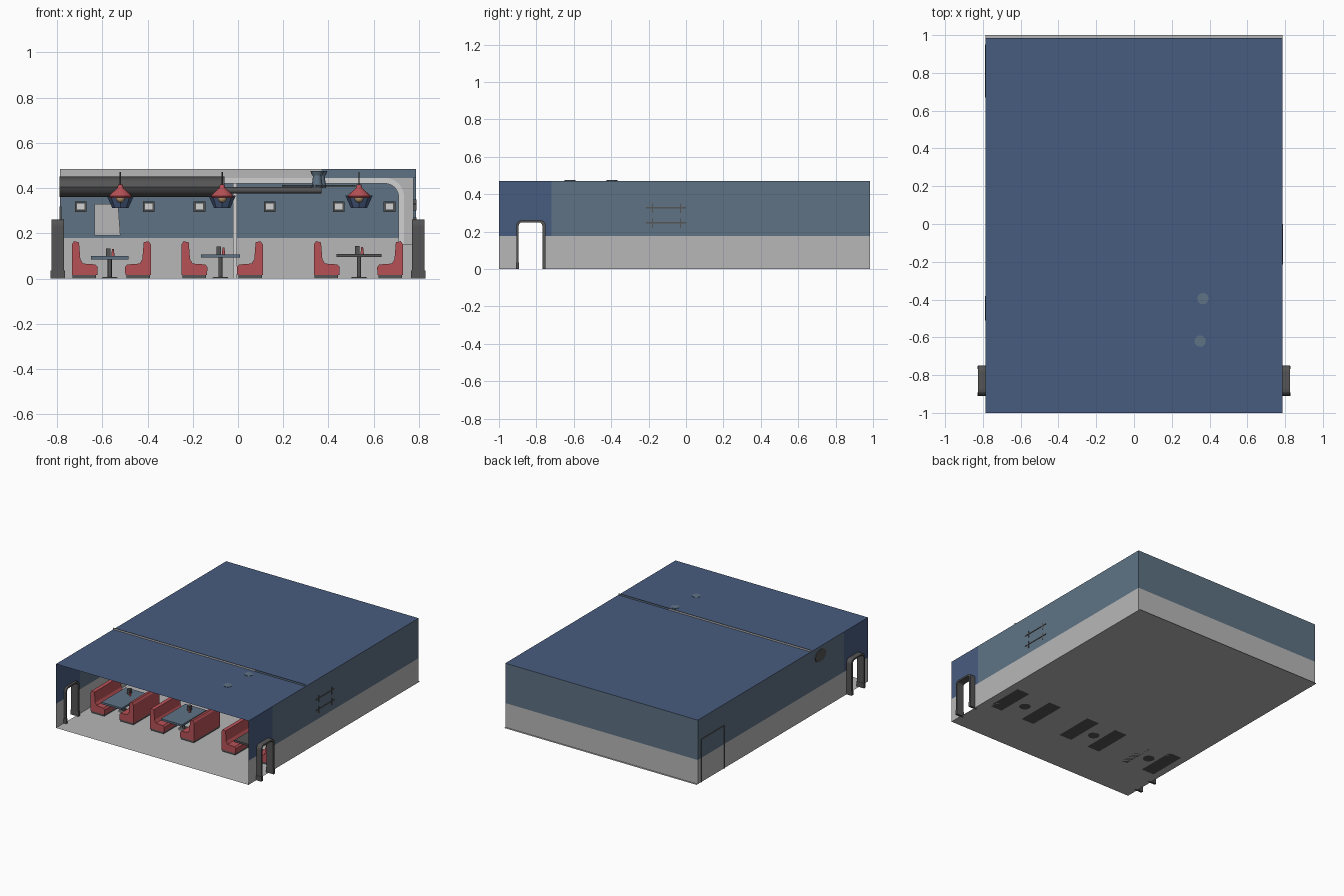
import bpy, bmesh, math
from mathutils import Matrix

cube = bpy.data.objects.get("Cube")
if cube:
    bpy.data.objects.remove(cube, do_unlink=True)


def material(name, srgb):
    col = [((c + 0.055) / 1.055) ** 2.4 for c in srgb] + [1]
    m = bpy.data.materials.new(name)
    m.use_nodes = True
    m.diffuse_color = col
    m.node_tree.nodes["Principled BSDF"].inputs["Base Color"].default_value = col
    return m


NAVY = material("navy blue", (0.28, 0.36, 0.50))
TEAL = material("slate blue", (0.37, 0.45, 0.52))
GREY = material("light grey", (0.72, 0.72, 0.72))
WHITE = material("pale grey", (0.82, 0.82, 0.82))
DARK = material("charcoal", (0.33, 0.33, 0.33))
RED = material("booth red", (0.72, 0.32, 0.34))
TAN = material("bulb tan", (0.70, 0.58, 0.42))

W, H, BACK, ARCH_Y = 0.786, 0.472, 0.985, -0.333


def finish(name, bm, *mats, smooth=False):
    me = bpy.data.meshes.new(name)
    bm.to_mesh(me)
    bm.free()
    ob = bpy.data.objects.new(name, me)
    bpy.context.collection.objects.link(ob)
    for m in mats:
        me.materials.append(m)
    if smooth:
        bpy.context.view_layer.objects.active = ob
        ob.select_set(True)
        bpy.ops.object.shade_smooth_by_angle(angle=math.radians(40))
        ob.select_set(False)
    return ob


def box(name, x, y, z, mat):
    """Box from three (low, high) ranges."""
    bm = bmesh.new()
    size = [b - a for a, b in (x, y, z)]
    mid = [(a + b) / 2 for a, b in (x, y, z)]
    bmesh.ops.create_cube(bm, size=1, matrix=Matrix.Translation(mid) @ Matrix.Diagonal((*size, 1)))
    return finish(name, bm, mat)


def cone(name, x, y, z, r_low, r_top, mat, n=16, capped=True):
    bm = bmesh.new()
    bmesh.ops.create_cone(bm, cap_ends=capped, segments=n, radius1=r_low, radius2=r_top,
                          depth=z[1] - z[0], matrix=Matrix.Translation((x, y, sum(z) / 2)))
    return finish(name, bm, mat, smooth=True)


def prism(name, points, y, mat):
    """Outline in x and z, extruded along y; a flat sheet if y has no depth."""
    bm = bmesh.new()
    face = bm.faces.new([bm.verts.new((px, y[0], pz)) for px, pz in points])
    if y[1] > y[0]:
        new = bmesh.ops.extrude_face_region(bm, geom=[face])["geom"]
        bmesh.ops.translate(bm, vec=(0, y[1] - y[0], 0),
                            verts=[v for v in new if isinstance(v, bmesh.types.BMVert)])
        bmesh.ops.recalc_face_normals(bm, faces=bm.faces)
    return finish(name, bm, mat)


def wall(name, us, zs, place, rule, hole=None):
    """Sheet of cells, coloured by cell centre, with an optional missing area."""
    bm = bmesh.new()
    for u0, u1 in zip(us, us[1:]):
        for z0, z1 in zip(zs, zs[1:]):
            u, z = (u0 + u1) / 2, (z0 + z1) / 2
            if hole and hole[0] < u < hole[1] and z < hole[2]:
                continue
            f = bm.faces.new([bm.verts.new(place(a, b)) for a, b in
                              ((u0, z0), (u1, z0), (u1, z1), (u0, z1))])
            f.material_index = rule(u, z)
    bmesh.ops.remove_doubles(bm, verts=bm.verts, dist=0.0001)
    bmesh.ops.recalc_face_normals(bm, faces=bm.faces)
    return finish(name, bm, GREY, TEAL, NAVY)


# Shell: floor, roof, back and side walls
def sheet(name, y1, z, mat):
    bm = bmesh.new()
    bm.faces.new([bm.verts.new(p) for p in ((-W, -1, z), (W, -1, z), (W, y1, z), (-W, y1, z))])
    finish(name, bm, mat)


sheet("floor", 1, 0, GREY)
sheet("roof", BACK, H, NAVY)
wall("back_wall", [-W, W], [0, 0.178, H], lambda u, z: (u, BACK, z), lambda u, z: int(z > 0.178))
DOOR = (-0.895, -0.768, 0.25)
for side, tag in ((1, "left"), (-1, "right")):
    wall(tag + "_wall", [-1, DOOR[0], DOOR[1], -0.718, BACK], [0, 0.178, DOOR[2], H],
         lambda u, z: (side * W, u, z),
         lambda u, z: 0 if z < 0.178 else 2 if u < -0.718 else 1, DOOR)

    # Doorway surround with rounded top corners
    bm = bmesh.new()

    def outline(y0, y1, top, r):
        pts = [(y0, 0)]
        for cy, start in ((y0 + r, 180), (y1 - r, 90)):
            for k in range(5):
                a = math.radians(start - k * 22.5)
                pts.append((cy + r * math.cos(a), top - r + r * math.sin(a)))
        return pts + [(y1, 0)]

    rings = []
    for x in (0.77, 0.825):
        for pts in (outline(-0.907, -0.75, 0.262, 0.03), outline(*DOOR, 0.02)):
            rings.append([bm.verts.new((side * x, *p)) for p in pts])
    for a, b in ((0, 1), (1, 3), (3, 2), (2, 0)):
        for i in range(len(rings[a]) - 1):
            bm.faces.new((rings[a][i], rings[a][i + 1], rings[b][i + 1], rings[b][i]))
    bmesh.ops.recalc_face_normals(bm, faces=bm.faces)
    finish(tag + "_door_surround", bm, DARK)
    for y in (-0.902, -0.76):
        box(tag + "_door_foot", sorted((side * 0.765, side * 0.828)),
            (y - 0.008, y + 0.009), (0, 0.035), DARK)

# Arch across the room, with a column at one side
prism("arch_header", [(-W, 0.445), (0.37, 0.445), (0.37, 0.485), (-W, 0.485)], (ARCH_Y, ARCH_Y), GREY)
prism("arch_header_end", [(0.37, 0.445), (W, 0.445), (W, 0.485), (0.37, 0.485)], (ARCH_Y, ARCH_Y), TEAL)
bend = [(0.65 + r * math.sin(a), 0.36 + r * math.cos(a)) for r, angles in
        ((0.085, range(0, 91, 15)), (0.06, range(90, -1, -15))) for a in map(math.radians, angles)]
prism("arch_trim", [(-0.06, 0.445)] + bend[:7] + [(0.735, 0.15), (0.71, 0.15)] + bend[7:] + [(-0.06, 0.42)],
      (ARCH_Y + 0.004, ARCH_Y + 0.004), WHITE)
prism("arch_column", bend[:7] + [(0.735, 0.15), (0.775, 0.15), (0.775, 0.445)], (ARCH_Y, ARCH_Y), GREY)
box("post", (-0.022, -0.004), (0.3, 0.318), (0.0, 0.43), WHITE)

# Back wall fittings
prism("serving_panel", [(-0.635, 0.19), (-0.52, 0.19), (-0.53, 0.33), (-0.635, 0.33)],
      (BACK - 0.008, BACK - 0.002), GREY)
for x in (-0.695, -0.395, -0.17, 0.14, 0.445, 0.67):
    box("wall_light_pane", (x - 0.016, x + 0.016), (BACK - 0.025, BACK - 0.01), (0.302, 0.334), WHITE)
    for s in (-1, 1):
        box("wall_light_side", sorted((x + s * 0.016, x + s * 0.026)),
            (BACK - 0.03, BACK - 0.002), (0.295, 0.341), DARK)
        box("wall_light_rail", (x - 0.026, x + 0.026), (BACK - 0.025, BACK - 0.002),
            (0.315 + s * 0.02, 0.321 + s * 0.02), DARK)

# Side door trim and wall rack
for y in (0.675, 0.945):
    box("side_door_jamb", (-0.79, -0.78), (y - 0.004, y + 0.004), (0, 0.318), DARK)
box("side_door_head", (-0.79, -0.78), (0.671, 0.949), (0.312, 0.318), DARK)
for z in (0.245, 0.325):
    box("rack_shelf", (0.765, 0.79), (-0.215, 0.0), (z, z + 0.006), DARK)
    for y in (-0.18, -0.03):
        box("rack_bracket", (0.765, 0.79), (y - 0.003, y + 0.003), (z - 0.025, z + 0.025), DARK)

# Ceiling duct and narrow pipe
for name, x, ry, rz, z in (("duct", (-0.79, -0.06), 0.065, 0.045, 0.405),
                           ("pipe", (-0.06, 0.37), 0.014, 0.014, 0.39)):
    bm = bmesh.new()
    bmesh.ops.create_cone(bm, cap_ends=True, segments=12, radius1=1, radius2=1, depth=x[1] - x[0])
    bm.transform(Matrix.Translation((sum(x) / 2, -0.445, z)) @ Matrix.Diagonal((1, ry, rz, 1))
                 @ Matrix.Rotation(math.pi / 2, 4, 'Y'))
    finish(name, bm, DARK, smooth=True)

# Ceiling fans
for x, y in ((0.35, -0.62), (0.365, -0.395)):
    cone("fan_mount", x, y, (0.455, 0.475), 0.022, 0.03, TEAL)
    cone("fan_motor", x, y, (0.4, 0.455), 0.025, 0.018, TEAL)
    for k in range(4):
        bm = bmesh.new()
        bmesh.ops.create_cube(bm, size=1, matrix=Matrix.Translation((x, y, 0.41))
                              @ Matrix.Rotation(math.radians(20 + 90 * k), 4, 'Z')
                              @ Matrix.Translation((0.09, 0, 0)) @ Matrix.Diagonal((0.14, 0.03, 0.005, 1)))
        finish("fan_blade", bm, DARK)

# Pendant lamps over the tables
for x in (-0.52, -0.07, 0.535):
    cone("lamp_rod", x, -0.56, (0.4, H), 0.003, 0.003, DARK, 8)
    cone("lamp_neck", x, -0.56, (0.395, 0.415), 0.015, 0.01, RED)
    cone("lamp_shade", x, -0.56, (0.365, 0.4), 0.052, 0.014, RED, 20, False)
    cone("lamp_rim", x, -0.56, (0.355, 0.365), 0.045, 0.052, RED, 20, False)
    cone("lamp_bowl", x, -0.45, (0.312, 0.366), 0.036, 0.06, NAVY, 8)
    bm = bmesh.new()
    bmesh.ops.create_uvsphere(bm, u_segments=12, v_segments=8, radius=0.02,
                              matrix=Matrix.Translation((x, -0.56, 0.355)))
    finish("lamp_bulb", bm, TAN, smooth=True)

# Booth benches
PROFILE = [(0, 0.015), (0, 0.15), (0.01, 0.165), (0.032, 0.16), (0.038, 0.085), (0.05, 0.066),
           (0.105, 0.062), (0.115, 0.05), (0.113, 0.015)]
for x, d in ((-0.735, 1), (-0.385, -1), (-0.25, 1), (0.11, -1), (0.335, 1), (0.73, -1)):
    prism("booth_bench", [(x + d * u, z) for u, z in PROFILE], (-0.67, -0.365), RED)
    box("bench_plinth", sorted((x + d * 0.004, x + d * 0.108)), (-0.665, -0.37), (0, 0.015), DARK)

# Tables with table-top items
for x, half, z, mat in ((-0.567, 0.083, 0.085, TEAL), (-0.078, 0.086, 0.093, TEAL), (0.535, 0.1, 0.095, DARK)):
    box("table_top", (x - half, x + half), (-0.665, -0.38), (z, z + 0.014), mat)
    cone("table_leg", x, -0.52, (0.006, z), 0.009, 0.009, DARK, 12)
    cone("table_foot", x, -0.52, (0, 0.006), 0.04, 0.03, DARK, 16)
    box("napkin_holder", (x - 0.017, x + 0.003), (-0.46, -0.43), (z + 0.014, z + 0.048), DARK)
    cone("sauce_bottle", x + 0.014, -0.47, (z + 0.014, z + 0.045), 0.008, 0.004, RED, 10)
